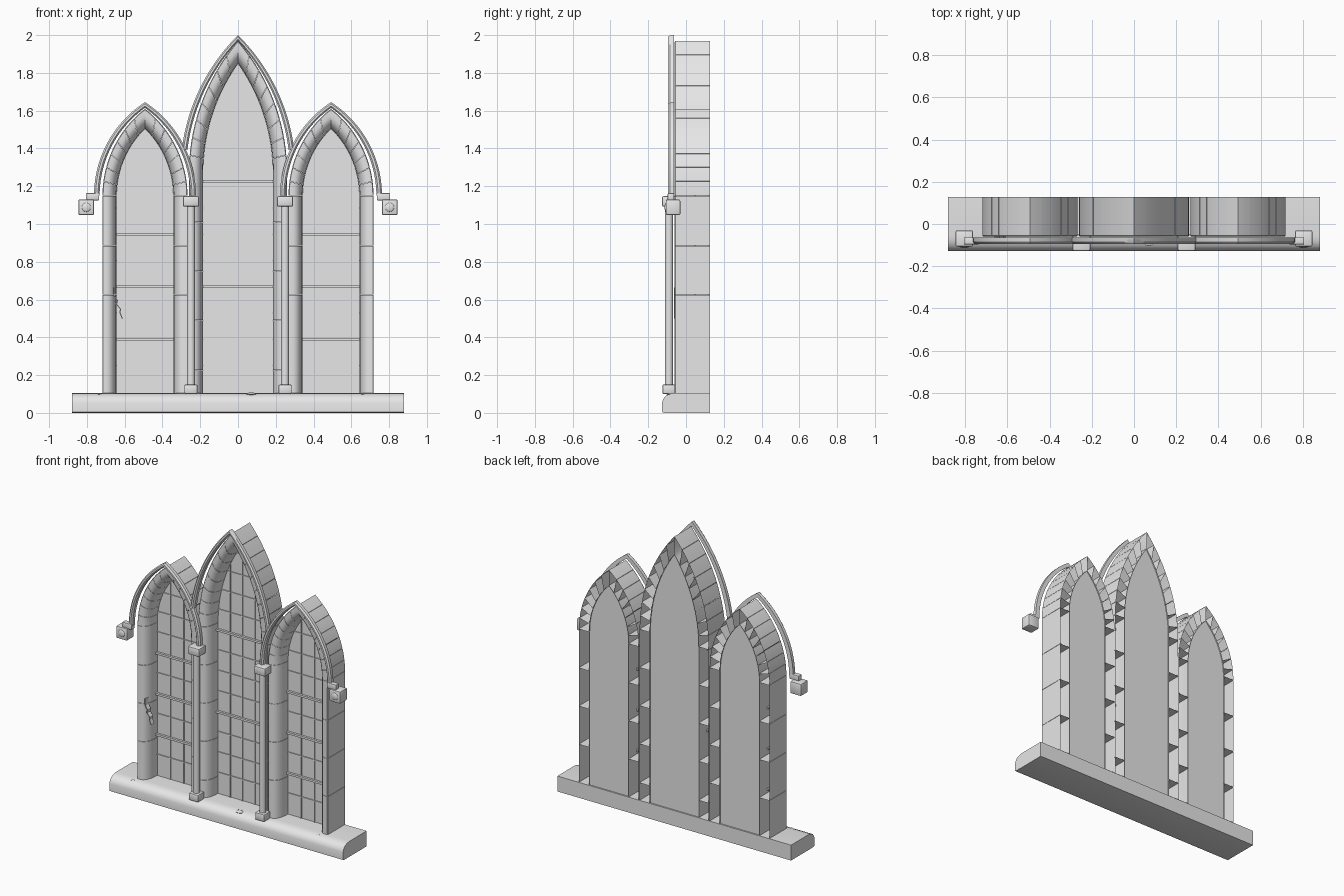
import bpy, bmesh, math
from mathutils import Vector

if "Cube" in bpy.data.objects:
    bpy.data.objects.remove(bpy.data.objects["Cube"])

stone = bpy.data.materials.new("stone_grey")
stone.diffuse_color = (0.8, 0.8, 0.8, 1)
stone.use_nodes = True
stone.node_tree.nodes["Principled BSDF"].inputs["Base Color"].default_value = stone.diffuse_color
BACK, SILL = 0.127, 0.105


def finish(name, bm, smooth=True):
    bmesh.ops.recalc_face_normals(bm, faces=bm.faces[:])
    me = bpy.data.meshes.new(name)
    bm.to_mesh(me)
    bm.free()
    ob = bpy.data.objects.new(name, me)
    bpy.context.collection.objects.link(ob)
    me.materials.append(stone)
    if smooth:
        bpy.context.view_layer.objects.active = ob
        ob.select_set(True)
        bpy.ops.object.shade_smooth_by_angle(angle=math.radians(35))
        ob.select_set(False)
    return ob


def add_box(bm, x, y, z, bevel=0):
    """Box from (min, max) ranges, optionally bevelled."""
    vs = [bm.verts.new((a, b, c)) for a in x for b in y for c in z]
    fs = [bm.faces.new([vs[i] for i in q]) for q in
          ((0, 1, 3, 2), (4, 6, 7, 5), (0, 4, 5, 1), (2, 3, 7, 6), (0, 2, 6, 4), (1, 5, 7, 3))]
    if bevel:
        es = list({e for f in fs for e in f.edges})
        bmesh.ops.bevel(bm, geom=es, offset=bevel, segments=2, profile=0.5, affect='EDGES')


def arch_point(a, spring, apex, t):
    """Point on the right half of a pointed arch, t=0 springing, t=1 apex."""
    h = apex - spring
    r = (a * a + h * h) / (2 * a)
    ang = t * math.asin(h / r)
    return Vector((a - r + r * math.cos(ang), spring + r * math.sin(ang)))


def arch_half_width(a, spring, apex, z):
    if z <= spring:
        return a
    h = apex - spring
    r = (a * a + h * h) / (2 * a)
    return max(0, a - r + math.sqrt(max(0, r * r - (z - spring) ** 2)))


def loft(bm, stations, profile, closed, cx, side):
    """Sweep a (across, y) profile over stations of (inner, outer) points, with end caps."""
    rows = []
    for pi, po in stations:
        row = []
        for u, y in profile:
            p = pi.lerp(po, u)
            row.append(bm.verts.new((cx + side * p.x, y, p.y)))
        rows.append(row)
    n = len(profile)
    for r0, r1 in zip(rows, rows[1:]):
        for i in range(n if closed else n - 1):
            j = (i + 1) % n
            bm.faces.new((r0[i], r0[j], r1[j], r1[i]))
    bm.faces.new(rows[0])
    bm.faces.new(rows[-1][::-1])


# Hollow stone section, open at the back, with a rounded inner edge
STONE = [(0, BACK), (0, 0.03), (0.06, -0.005), (0.2, -0.035), (0.42, -0.054),
         (0.65, -0.06), (0.95, -0.06), (1, -0.055), (1, BACK)]
HOOD = [(0, -0.063), (0, -0.085), (0.3, -0.095), (0.7, -0.095), (1, -0.085), (1, -0.063)]


def lancet(name, cx, spring, inner, outer, hood_in, hood_out, joints, count, bars, cols, hood_start):
    # jamb blocks
    bm = bmesh.new()
    for s in (-1, 1):
        for z0, z1 in zip(joints, joints[1:]):
            st = [(Vector((inner[0], z)), Vector((outer[0], z))) for z in (z0 + 0.001, z1 - 0.001)]
            loft(bm, st, STONE, False, cx, s)
    finish(name + "_jamb_blocks", bm)

    # arch stones
    bm = bmesh.new()
    for s in (-1, 1):
        for i in range(count):
            ts = [(i + f) / count for f in (0.012, 0.34, 0.67, 0.988)]
            if i == count - 1:
                ts[-1] = 1
            st = [(arch_point(inner[0], spring, inner[1], t),
                   arch_point(outer[0], spring, outer[1], t)) for t in ts]
            loft(bm, st, STONE, False, cx, s)
    finish(name + "_arch_stones", bm)

    # hood moulding
    bm = bmesh.new()
    for s in (-1, 1):
        ts = [hood_start + (1 - hood_start) * i / 20 for i in range(21)]
        st = [(arch_point(hood_in[0], spring, hood_in[1], t),
               arch_point(hood_out[0], spring, hood_out[1], t)) for t in ts]
        loft(bm, st, HOOD, True, cx, s)
    finish(name + "_hood_moulding", bm)

    # glass panel
    bm = bmesh.new()
    right = [Vector((inner[0], SILL))] + [arch_point(inner[0], spring, inner[1], i / 20) for i in range(21)]
    outline = [(cx + p.x, p.y) for p in right] + [(cx - p.x, p.y) for p in right[-2::-1]]
    front = [bm.verts.new((x, 0.05, z)) for x, z in outline]
    rear = [bm.verts.new((x, 0.118, z)) for x, z in outline]
    bm.faces.new(front)
    bm.faces.new(rear[::-1])
    for i in range(len(front)):
        j = (i + 1) % len(front)
        bm.faces.new((front[i], front[j], rear[j], rear[i]))
    finish(name + "_glass", bm, False)

    # lead grid
    bm = bmesh.new()
    for i in range(1, cols):
        x = -inner[0] + 2 * inner[0] * i / cols
        top = max(z / 200 for z in range(20, 400)
                  if arch_half_width(inner[0], spring, inner[1], z / 200) >= abs(x) and z / 200 <= inner[1])
        add_box(bm, (cx + x - 0.003, cx + x + 0.003), (0.044, 0.052), (SILL, top))
    z = 0.25
    while z < inner[1] - 0.06:
        w = arch_half_width(inner[0], spring, inner[1], z)
        add_box(bm, (cx - w, cx + w), (0.044, 0.052), (z - 0.003, z + 0.003))
        z += 0.139
    finish(name + "_leads", bm, False)

    # saddle bars, their ends let into the jambs
    bm = bmesh.new()
    for z in bars:
        w = inner[0] + 0.012
        add_box(bm, (cx - w, cx + w), (0.03, 0.045), (z - 0.007, z + 0.007))
    finish(name + "_saddle_bars", bm, False)


side_joints = [SILL, 0.365, 0.625, 0.885, 1.15]
for label, x in (("left", -0.4925), ("right", 0.4925)):
    lancet(label + "_lancet", x, 1.15, (0.15, 1.505), (0.225, 1.61), (0.24, 1.615), (0.27, 1.645),
           side_joints, 7, (0.39, 0.667, 0.945), 3, 0)
lancet("centre_lancet", 0, 1.27, (0.185, 1.85), (0.26, 1.97), (0.275, 1.968), (0.305, 2.0),
       [SILL, 0.225, 0.49, 0.75, 1.01, 1.27], 8, (0.667, 1.225), 4, 0.16)

# sill with a weathered front edge
bm = bmesh.new()
prof = [(-0.127, 0.004), (-0.127, 0.055), (-0.12, 0.075), (-0.105, 0.092), (-0.08, 0.102),
        (-0.055, SILL), (BACK, SILL), (BACK, 0.0), (-0.115, 0.0)]
ends = [[bm.verts.new((x, y, z)) for y, z in prof] for x in (-0.88, 0.88)]
for i in range(len(prof)):
    j = (i + 1) % len(prof)
    bm.faces.new((ends[0][i], ends[0][j], ends[1][j], ends[1][i]))
bm.faces.new(ends[0])
bm.faces.new(ends[1][::-1])
finish("sill", bm)

for label, s in (("left", -1), ("right", 1)):
    # mullion shaft with base and capital
    c = s * 0.249
    bm = bmesh.new()
    r = bmesh.ops.create_cone(bm, cap_ends=True, segments=20, radius1=0.021, radius2=0.021, depth=1.0)
    bmesh.ops.translate(bm, verts=r["verts"], vec=(c, -0.09, 0.62))
    finish(label + "_shaft", bm)
    bm = bmesh.new()
    add_box(bm, (c - 0.043, c + 0.043), (-0.127, -0.05), (1.092, 1.147), 0.008)
    finish(label + "_capital", bm)
    bm = bmesh.new()
    add_box(bm, (c - 0.035, c + 0.035), (-0.125, -0.055), (0.1, 0.15), 0.007)
    finish(label + "_shaft_base", bm)

    # label stop with its neck and round boss
    bm = bmesh.new()
    add_box(bm, sorted((s * 0.762, s * 0.845)), (-0.107, -0.03), (1.047, 1.13), 0.008)
    add_box(bm, sorted((s * 0.735, s * 0.805)), (-0.097, -0.063), (1.125, 1.163), 0.004)
    r = bmesh.ops.create_uvsphere(bm, u_segments=16, v_segments=8, radius=0.024)
    bmesh.ops.scale(bm, verts=r["verts"], vec=(1, 0.3, 1))
    bmesh.ops.translate(bm, verts=r["verts"], vec=(s * 0.803, -0.106, 1.088))
    finish(label + "_label_stop", bm)

# crack down the left jamb
bm = bmesh.new()
path = [(-0.657, 0.665), (-0.655, 0.62), (-0.638, 0.595), (-0.643, 0.575), (-0.622, 0.55), (-0.625, 0.53), (-0.612, 0.5)]
rows = [[bm.verts.new((x + d, y, z)) for d, y in ((-0.003, -0.063), (0.003, -0.063), (0.003, -0.03), (-0.003, -0.03))]
        for x, z in path]
for a, b in zip(rows, rows[1:]):
    for i in range(4):
        j = (i + 1) % 4
        bm.faces.new((a[i], a[j], b[j], b[i]))
bm.faces.new(rows[0])
bm.faces.new(rows[-1])
finish("jamb_crack", bm, False)

# chips on the sill
bm = bmesh.new()
for x, y, rad in ((0.07, -0.085, 0.028), (-0.735, -0.085, 0.012), (0.66, -0.085, 0.012)):
    r = bmesh.ops.create_uvsphere(bm, u_segments=10, v_segments=6, radius=rad)
    bmesh.ops.scale(bm, verts=r["verts"], vec=(1, 0.7, 0.25))
    bmesh.ops.translate(bm, verts=r["verts"], vec=(x, y, 0.101))
finish("sill_chips", bm)
